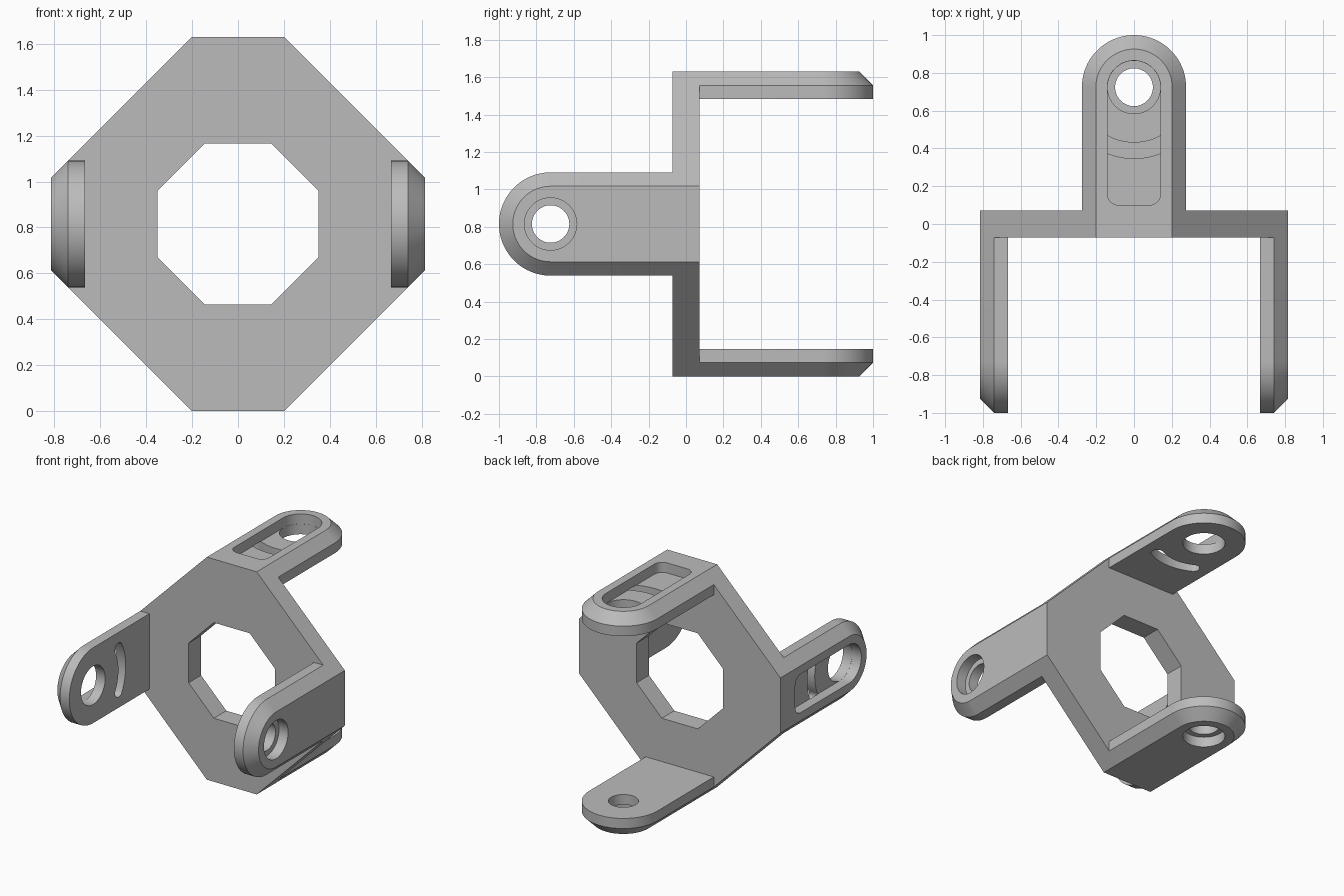
import bpy, bmesh, math
from mathutils import Matrix, Vector

if "Cube" in bpy.data.objects:
    bpy.data.objects.remove(bpy.data.objects["Cube"])

MID = 0.815      # height of the centre and half size of the plate
PLATE = 0.072    # half thickness of the plate
THICK = 0.148    # thickness of an arm
CHAMFER = 0.074
WIDE = 0.276     # half width of an arm
HOLE_Y = 0.724   # distance of the eye from the plate centre

grey = bpy.data.materials.new("plain grey")
grey.use_nodes = True
grey.diffuse_color = (0.5, 0.5, 0.5, 1)
grey.node_tree.nodes["Principled BSDF"].inputs["Base Color"].default_value = (0.5, 0.5, 0.5, 1)


def loft(name, loops, ring=False):
    """Skin a stack of equal point loops; cap the ends or close into a ring."""
    bm = bmesh.new()
    rows = [[bm.verts.new(p) for p in loop] for loop in loops]
    n = len(rows[0])
    pairs = list(zip(rows, rows[1:]))
    if ring:
        pairs.append((rows[-1], rows[0]))
    else:
        bm.faces.new(rows[0])
        bm.faces.new(rows[-1])
    for a, b in pairs:
        for i in range(n):
            j = (i + 1) % n
            bm.faces.new((a[i], a[j], b[j], b[i]))
    bmesh.ops.recalc_face_normals(bm, faces=bm.faces)
    mesh = bpy.data.meshes.new(name)
    bm.to_mesh(mesh)
    bm.free()
    mesh.materials.append(grey)
    obj = bpy.data.objects.new(name, mesh)
    bpy.context.collection.objects.link(obj)
    return obj


def arc(cx, cy, r, start, end, steps):
    """Points along a circular arc, angles in degrees."""
    angles = [math.radians(start + (end - start) * i / steps) for i in range(steps + 1)]
    return [(cx + r * math.cos(a), cy + r * math.sin(a)) for a in angles]


def prism(name, outline, low, high):
    return loft(name, [[(x, y, z) for x, y in outline] for z in (low, high)])


def octagon(half, corner, y):
    pts = [(corner, half), (half, corner), (half, -corner), (corner, -half),
           (-corner, -half), (-half, -corner), (-half, corner), (-corner, half)]
    return [(x, y, MID + z) for x, z in pts]


# Eight-sided plate with an eight-sided window
outer, inner = (MID, 0.202), (0.35, 0.145)
loft("centre_plate", [octagon(*outer, -PLATE), octagon(*inner, -PLATE),
                      octagon(*inner, PLATE), octagon(*outer, PLATE)], ring=True)


def round_cutter(r, low, high):
    return prism("cutter", arc(0, HOLE_Y, r, 0, 360, 64)[:-1], low, high)


def simple_cutters():
    # Through hole with a wider seat on the outside
    return [round_cutter(0.1, -0.1, 0.3), round_cutter(0.14, THICK / 2, 0.3)]


def pocket_cutters():
    # Long pocket, wide eye, and a curved slot through the pocket floor
    r, w, end = 0.06, 0.141, 0.1
    pocket = (arc(w - r, end + r, r, -90, 0, 8) + arc(0, HOLE_Y, w, 0, 180, 32)
              + arc(r - w, end + r, r, 180, 270, 8))
    mid, half, sweep = 0.335, 0.042, 28
    a, b = -90 - sweep, -90 + sweep
    (ax, ay), (bx, by) = arc(0, HOLE_Y, mid, a, b, 1)
    slot = (arc(0, HOLE_Y, mid + half, a, b, 24) + arc(bx, by, half, b, b + 180, 10)[1:-1]
            + arc(0, HOLE_Y, mid - half, b, a, 24) + arc(ax, ay, half, a + 180, a + 360, 10)[1:-1])
    floor = THICK / 2
    return [prism("cutter", pocket, floor, 0.3), round_cutter(0.14, -0.1, 0.3),
            prism("cutter", slot, -0.1, floor + 0.002)]


def arm(name, along, outward, cutters):
    """Round-ended arm with a chamfered outer rim, placed on one plate edge."""
    def level(r, z):
        outline = [(r, PLATE)] + arc(0, HOLE_Y, r, 0, 180, 40) + [(-r, PLATE)]
        return [(x, y, z) for x, y in outline]

    obj = loft(name, [level(WIDE, 0), level(WIDE, THICK - CHAMFER),
                      level(WIDE - CHAMFER, THICK)])
    tools = cutters()
    for tool in tools:
        tool.hide_render = True
        mod = obj.modifiers.new("cut", "BOOLEAN")
        mod.operation, mod.solver, mod.object = "DIFFERENCE", "EXACT", tool
    # Keep the cut result and drop the cutters
    graph = bpy.context.evaluated_depsgraph_get()
    graph.update()
    mesh = bpy.data.meshes.new_from_object(obj.evaluated_get(graph))
    obj.modifiers.clear()
    obj.data = mesh
    for tool in tools:
        bpy.data.objects.remove(tool)
    # Turn the arm to its edge of the plate
    y, z = Vector(along), Vector(outward)
    turn = Matrix((y.cross(z), y, z)).transposed().to_4x4()
    mesh.transform(Matrix.Translation(z * (MID - THICK) + Vector((0, 0, MID))) @ turn)
    bpy.ops.object.select_all(action="DESELECT")
    obj.select_set(True)
    bpy.context.view_layer.objects.active = obj
    bpy.ops.object.shade_smooth_by_angle(angle=math.radians(25))


# Two arms reach back, two reach forward
arm("top_arm", (0, 1, 0), (0, 0, 1), pocket_cutters)
arm("bottom_arm", (0, 1, 0), (0, 0, -1), simple_cutters)
arm("left_arm", (0, -1, 0), (1, 0, 0), simple_cutters)
arm("right_arm", (0, -1, 0), (-1, 0, 0), pocket_cutters)
